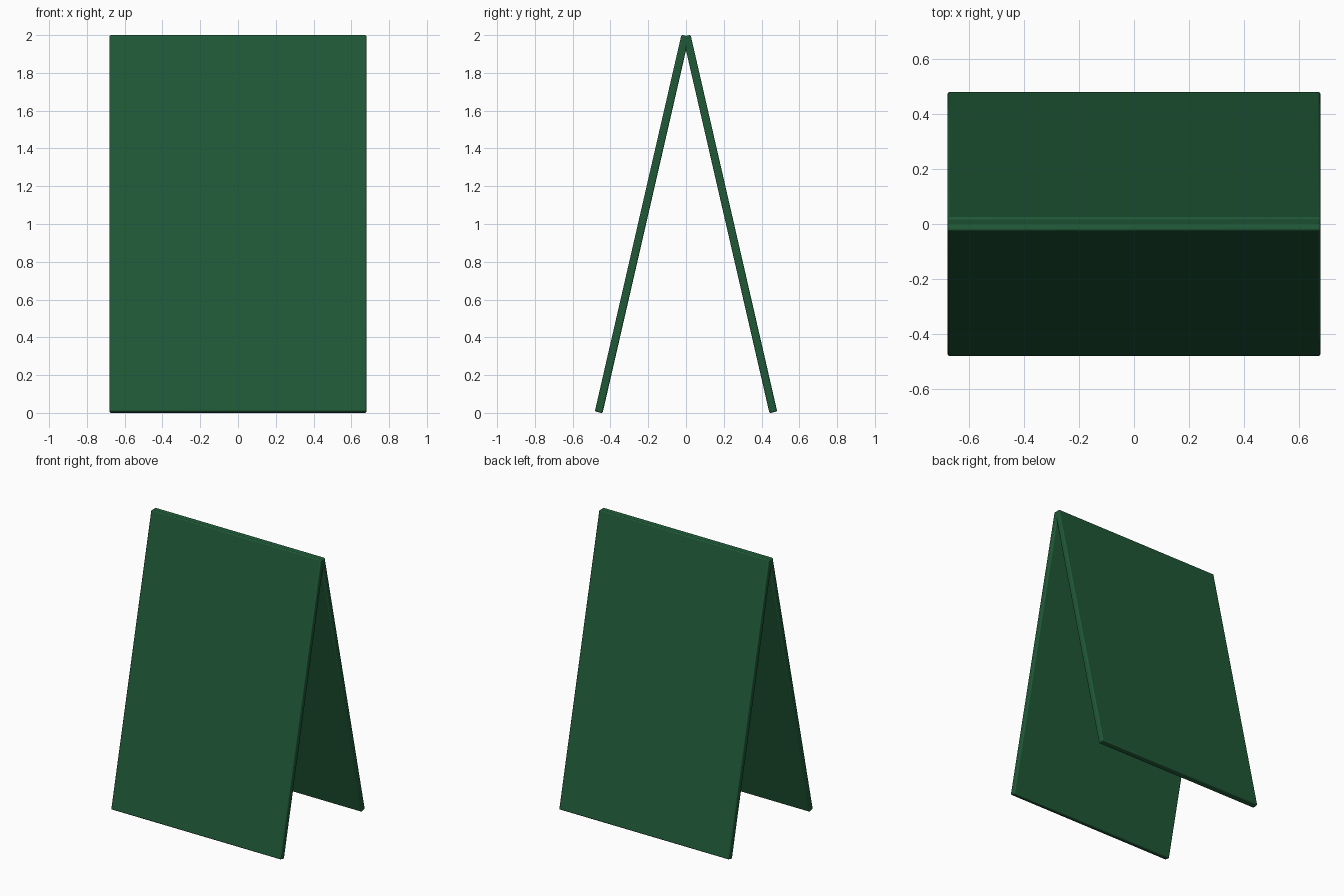
import bpy
import math

if "Cube" in bpy.data.objects:
    bpy.data.objects.remove(bpy.data.objects["Cube"])

WIDTH, THICK, LENGTH = 1.36, 0.042, 2.046
LEAN = math.radians(12.95)

green = bpy.data.materials.new("dark_green")
green.diffuse_color = (0.014, 0.098, 0.038, 1)
green.use_nodes = True
green.node_tree.nodes["Principled BSDF"].inputs["Base Color"].default_value = green.diffuse_color


def panel(name, side):
    # Thin board with softened edges, leaning towards the ridge
    bpy.ops.mesh.primitive_cube_add(size=1)
    ob = bpy.context.object
    ob.name = name
    ob.scale = (WIDTH, THICK, LENGTH)
    bpy.ops.object.transform_apply(location=False, rotation=False, scale=True)
    ob.location = (0, side * 0.233, 1.0)
    ob.rotation_euler = (side * LEAN, 0, 0)
    bevel = ob.modifiers.new("soft_edges", 'BEVEL')
    bevel.width = 0.008
    bevel.segments = 3
    ob.data.materials.append(green)
    bpy.ops.object.shade_smooth_by_angle(angle=math.radians(35))


# Front and back boards of the folding stand
panel("front_panel", -1)
panel("back_panel", 1)
